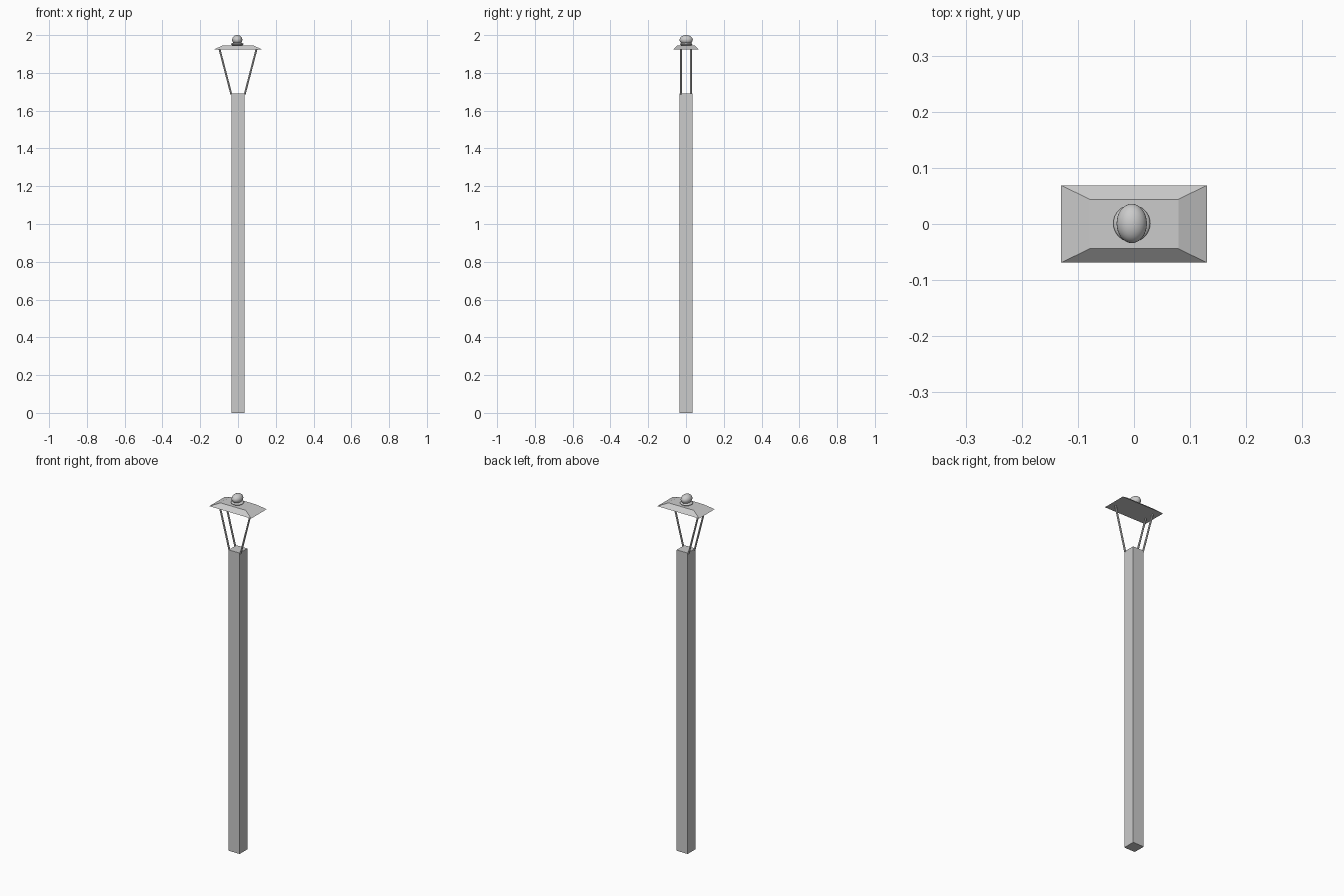
import bpy, bmesh
from mathutils import Vector

if "Cube" in bpy.data.objects:
    bpy.data.objects.remove(bpy.data.objects["Cube"])


def mesh_object(name, bm):
    bmesh.ops.recalc_face_normals(bm, faces=bm.faces)
    me = bpy.data.meshes.new(name)
    bm.to_mesh(me)
    bm.free()
    ob = bpy.data.objects.new(name, me)
    bpy.context.collection.objects.link(ob)
    return ob


def frustum(name, bottom, top):
    """Block between two rectangles given as (half x, half y, z)."""
    bm = bmesh.new()
    bmesh.ops.create_cube(bm, size=2)
    for v in bm.verts:
        hx, hy, z = top if v.co.z > 0 else bottom
        v.co = (v.co.x * hx, v.co.y * hy, z)
    return mesh_object(name, bm)


def strut(name, a, b, r=0.005):
    a, b = Vector(a), Vector(b)
    bpy.ops.mesh.primitive_cylinder_add(vertices=8, radius=r, depth=(b - a).length,
                                        location=(a + b) / 2)
    ob = bpy.context.object
    ob.name = name
    ob.rotation_euler = (b - a).to_track_quat('Z', 'Y').to_euler()


def ellipsoid(name, loc, radii):
    bpy.ops.mesh.primitive_uv_sphere_add(segments=32, ring_count=16, radius=1, location=loc)
    ob = bpy.context.object
    ob.name = name
    ob.scale = radii
    bpy.ops.object.transform_apply(location=False, rotation=False, scale=True)
    bpy.ops.object.shade_smooth()


# Square post
frustum("post", (0.034, 0.034, 0), (0.034, 0.034, 1.69))

# Three splayed struts carrying the roof (the back right corner is open)
for i, (sx, sy) in enumerate([(-1, -1), (-1, 1), (1, -1)]):
    strut(f"strut_{i + 1}", (sx * 0.035, sy * 0.026, 1.685), (sx * 0.098, sy * 0.026, 1.926))

# Low hipped roof
frustum("roof", (0.13, 0.069, 1.923), (0.079, 0.044, 1.946))

# Finial: flattened collar and oval ball
ellipsoid("finial_collar", (-0.004, 0.001, 1.952), (0.033, 0.033, 0.010))
ellipsoid("finial_ball", (-0.004, 0.001, 1.975), (0.027, 0.035, 0.025))
